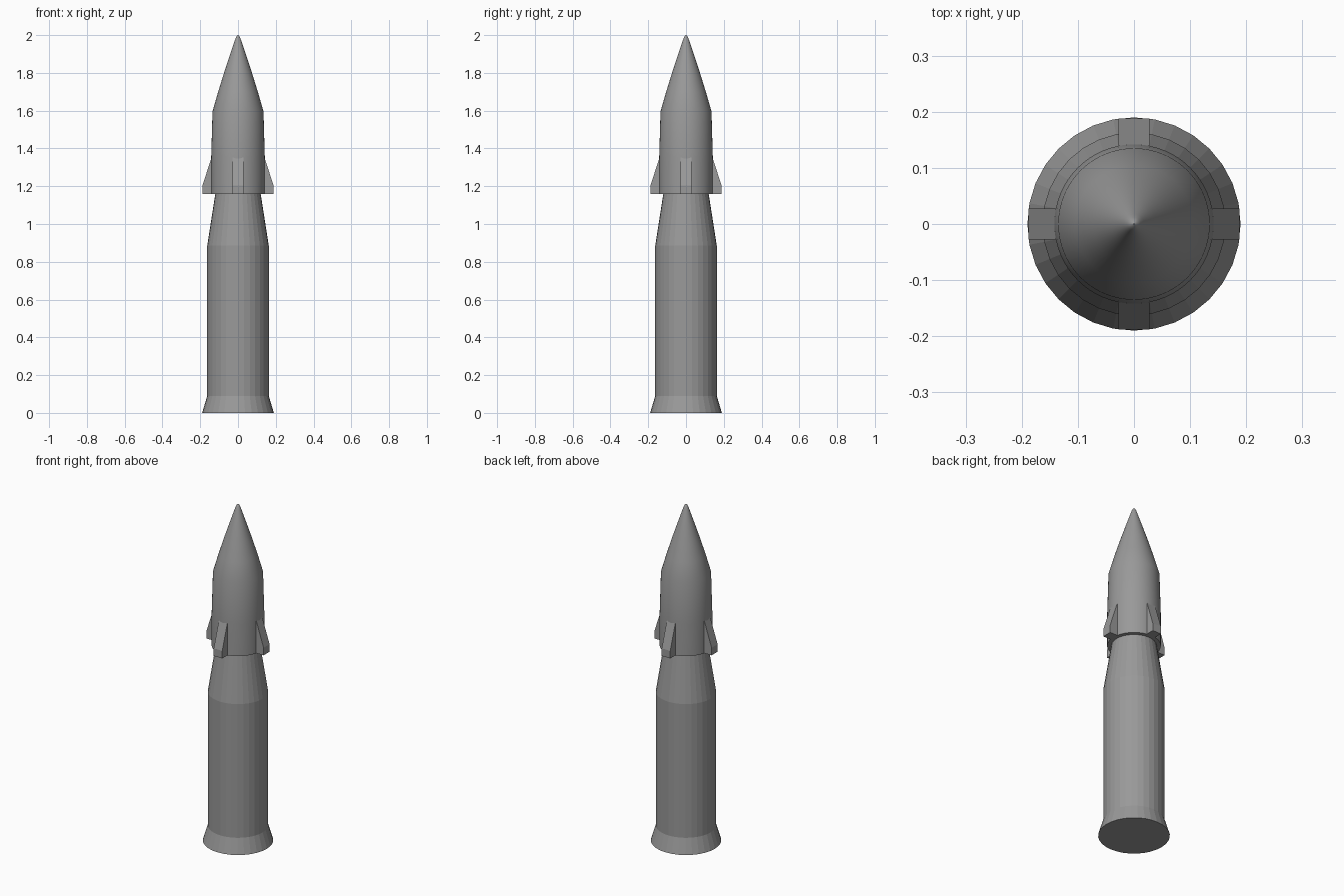
import bpy, bmesh, math
from mathutils import Matrix, Vector

if "Cube" in bpy.data.objects:
    bpy.data.objects.remove(bpy.data.objects["Cube"])

# Dark grey shared by every part
grey = bpy.data.materials.new("dark_grey")
grey.diffuse_color = (0.32, 0.32, 0.32, 1)
grey.use_nodes = True
grey.node_tree.nodes["Principled BSDF"].inputs["Base Color"].default_value = grey.diffuse_color


def finish(bm, name):
    bmesh.ops.recalc_face_normals(bm, faces=bm.faces[:])
    mesh = bpy.data.meshes.new(name)
    bm.to_mesh(mesh)
    bm.free()
    mesh.materials.append(grey)
    obj = bpy.data.objects.new(name, mesh)
    bpy.context.collection.objects.link(obj)
    return obj


def lathe(name, profile, sides, smooth=False):
    """Stack rings of (radius, z), closing both ends with flat caps."""
    bm = bmesh.new()
    rings = []
    for r, z in profile:
        rings.append([bm.verts.new((r * math.cos(2 * math.pi * i / sides),
                                    r * math.sin(2 * math.pi * i / sides), z))
                      for i in range(sides)])
    for a, b in zip(rings, rings[1:]):
        for i in range(sides):
            j = (i + 1) % sides
            bm.faces.new((a[i], a[j], b[j], b[i]))
    bm.faces.new(rings[0][::-1])
    bm.faces.new(rings[-1])
    obj = finish(bm, name)
    if smooth:
        bpy.ops.object.select_all(action='DESELECT')
        obj.select_set(True)
        bpy.context.view_layer.objects.active = obj
        bpy.ops.object.shade_smooth_by_angle(angle=math.radians(35))
    return obj


# Faceted casing with flared base and tapered neck
lathe("casing", [(0.19, 0), (0.163, 0.09), (0.163, 0.885), (0.12, 1.16)], 32)

# Smooth projectile with a slightly convex, rounded nose
lathe("projectile", [(0.142, 1.16), (0.142, 1.35), (0.135, 1.595),
                     (0.105, 1.70), (0.074, 1.80), (0.041, 1.90),
                     (0.018, 1.968), (0.012, 1.985), (0.006, 1.996),
                     (0.001, 2.0)], 64, smooth=True)

# Four wedge fins: a side outline (radius, z) extruded to the fin width
outline = [(0.12, 1.16), (0.188, 1.16), (0.188, 1.205), (0.14, 1.352), (0.12, 1.352)]
half = 0.028
for k in range(4):
    bm = bmesh.new()
    face = bm.faces.new([bm.verts.new((r, -half, z)) for r, z in outline])
    ext = bmesh.ops.extrude_face_region(bm, geom=[face], use_keep_orig=True)
    moved = [g for g in ext["geom"] if isinstance(g, bmesh.types.BMVert)]
    bmesh.ops.translate(bm, verts=moved, vec=Vector((0, 2 * half, 0)))
    bm.transform(Matrix.Rotation(k * math.pi / 2, 4, 'Z'))
    finish(bm, f"fin_{k + 1}")
